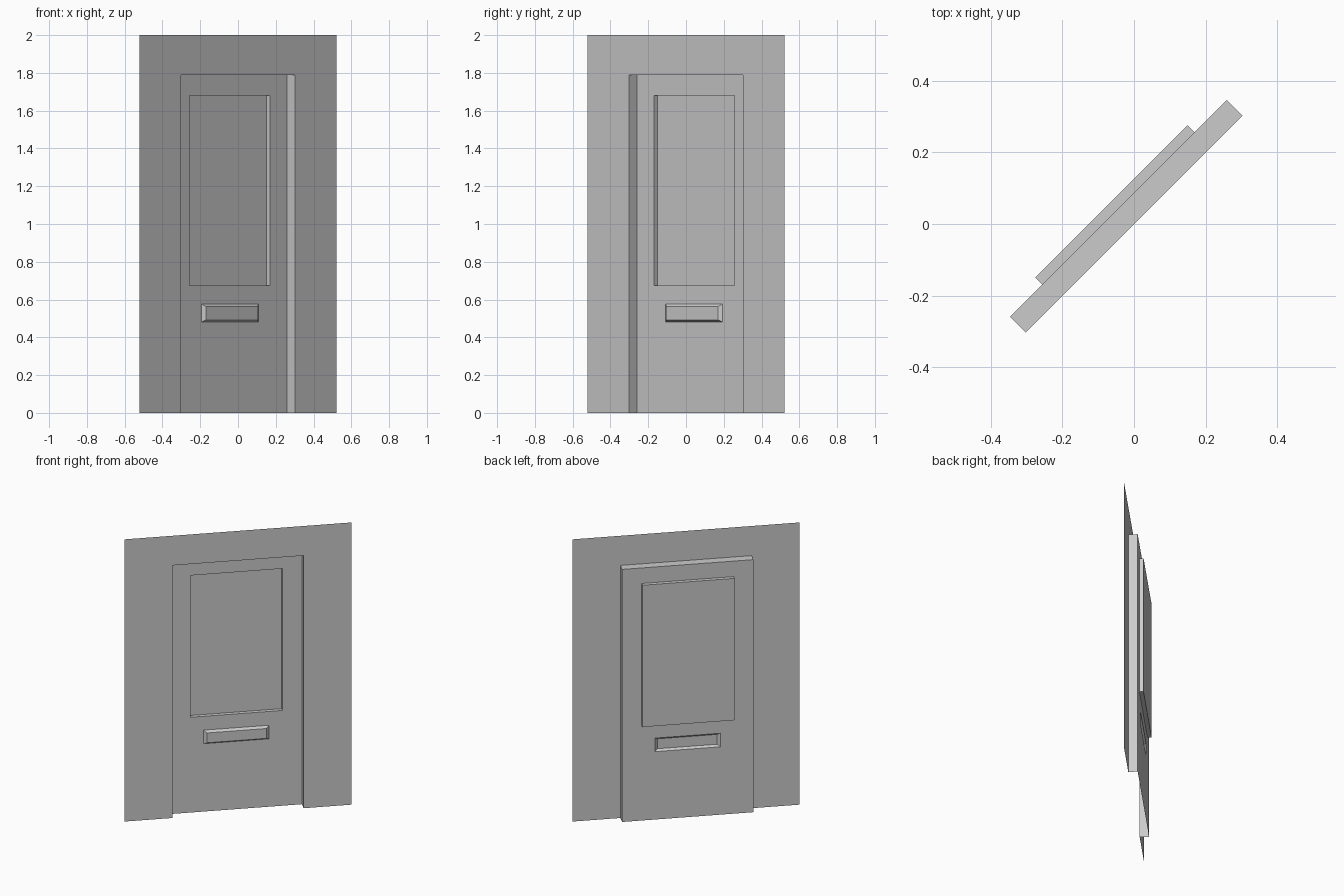
import bpy, math

if "Cube" in bpy.data.objects:
    bpy.data.objects.remove(bpy.data.objects["Cube"])

R2 = math.sqrt(2)
TURN = math.radians(45)

# Depths, measured back from the wall face (local y)
DOOR_Y = 0.0615
PANE_Y = 0.089
SLOT_Y = 0.0455

# Rectangles as (x0, z0, x1, z1), local to the wall
WALL = (-0.5225 * R2, 0, 0.5225 * R2, 2.0)
DOOR = (-0.3025 * R2, 0, 0.3025 * R2, 1.79)
PANE = (-0.2125 * R2, 0.675, 0.2125 * R2, 1.68)
SLOT = (-0.151 * R2, 0.481, 0.151 * R2, 0.577)
SLOT_FRONT = (-0.137 * R2, 0.493, 0.137 * R2, 0.563)


def make(name, verts, faces):
    me = bpy.data.meshes.new(name)
    me.from_pydata(verts, [], faces)
    ob = bpy.data.objects.new(name, me)
    ob.rotation_euler.z = TURN
    bpy.context.collection.objects.link(ob)
    return ob


def corners(r, y):
    x0, z0, x1, z1 = r
    return [(x0, y, z0), (x1, y, z0), (x1, y, z1), (x0, y, z1)]


def sheet(name, outer, y, holes):
    """Flat front-facing sheet with rectangular holes."""
    rects = [outer] + holes
    xs = sorted({v for r in rects for v in (r[0], r[2])})
    zs = sorted({v for r in rects for v in (r[1], r[3])})
    verts = [(x, y, z) for z in zs for x in xs]
    n = len(xs)
    faces = []
    for j in range(len(zs) - 1):
        for i in range(n - 1):
            cx, cz = (xs[i] + xs[i + 1]) / 2, (zs[j] + zs[j + 1]) / 2
            if not any(h[0] < cx < h[2] and h[1] < cz < h[3] for h in holes):
                a = j * n + i
                faces.append((a, a + 1, a + n + 1, a + n))
    return make(name, verts, faces)


def step(name, r0, y0, r1, y1, sides=range(4), cap=False):
    """Side faces joining two rectangles, optionally closed at the second."""
    verts = corners(r0, y0) + corners(r1, y1)
    faces = [(i, (i + 1) % 4, (i + 1) % 4 + 4, i + 4) for i in sides]
    if cap:
        faces.append((4, 5, 6, 7))
    return make(name, verts, faces)


# Wall with the doorway cut to the floor, and its jambs and lintel
sheet("wall", WALL, 0, [DOOR])
step("doorway_reveal", DOOR, 0, DOOR, DOOR_Y, sides=(1, 2, 3))

# Door leaf with a sunken upper panel
sheet("door_leaf", DOOR, DOOR_Y, [PANE, SLOT])
step("door_panel", PANE, DOOR_Y, PANE, PANE_Y, cap=True)

# Raised, bevelled letter slot, hollow from behind
step("letter_slot", SLOT, DOOR_Y, SLOT_FRONT, SLOT_Y, cap=True)
